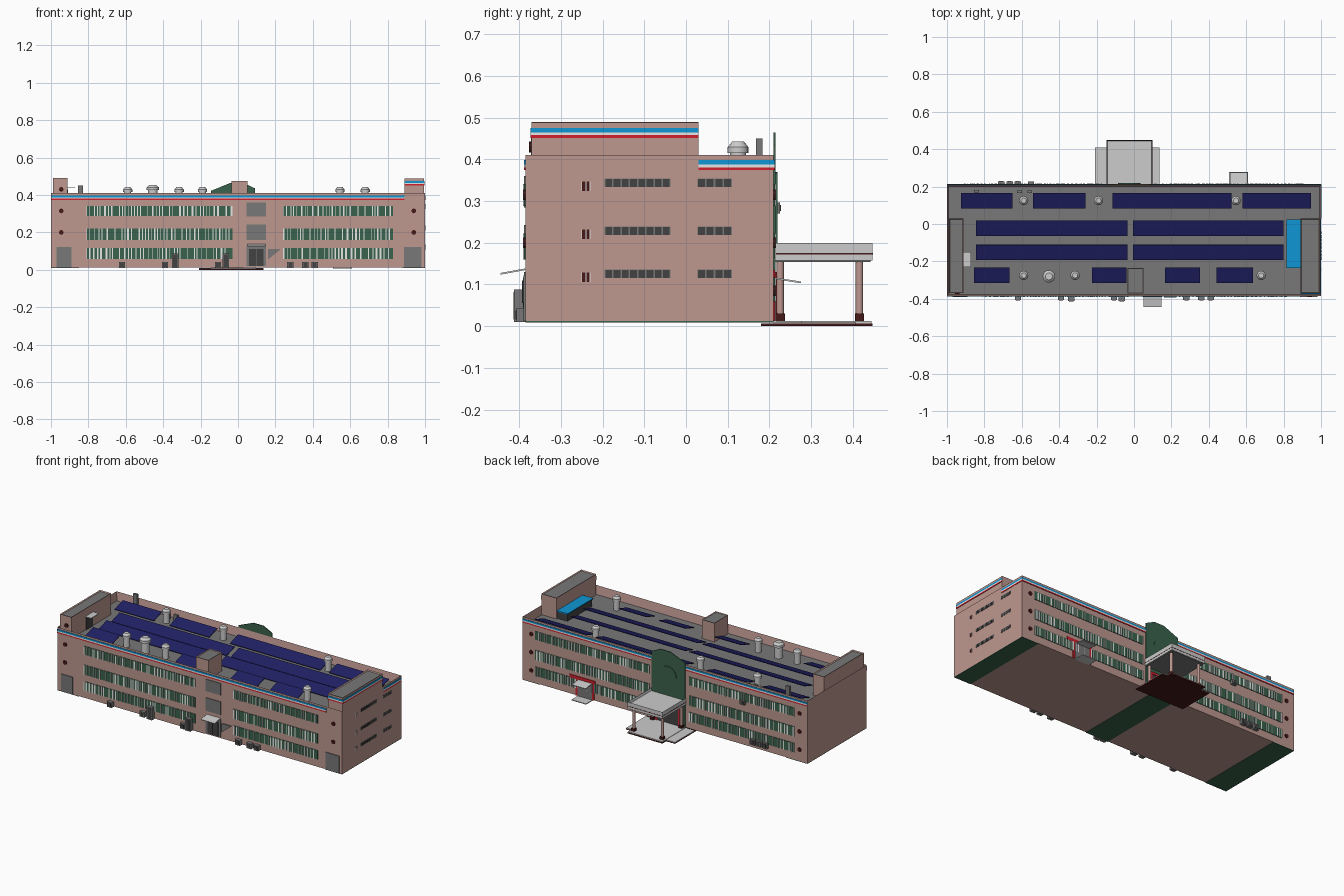
import bpy, bmesh, math, random
from mathutils import Matrix, Vector

if "Cube" in bpy.data.objects:
    bpy.data.objects.remove(bpy.data.objects["Cube"])
random.seed(4)


def mat(name, r, g, b):
    m = bpy.data.materials.new(name)
    m.diffuse_color = [((c / 255 + 0.055) / 1.055) ** 2.4 if c > 10 else c / 3294 for c in (r, g, b)] + [1]
    m.use_nodes = True
    m.node_tree.nodes["Principled BSDF"].inputs["Base Color"].default_value = m.diffuse_color
    return m


PINK = mat("pink_plaster", 190, 152, 144)
GRAY = mat("roof_gray", 120, 120, 120)
LIGHT = mat("light_gray", 204, 204, 204)
WHITE = mat("white", 238, 238, 238)
NAVY = mat("navy", 32, 32, 100)
BLUE = mat("blue", 15, 150, 212)
RED = mat("red", 208, 32, 44)
GREEN = mat("green", 58, 98, 76)
MAROON = mat("dark_red", 70, 24, 24)
DARK = mat("dark_gray", 66, 66, 66)


def finish(name, bm, *mats):
    me = bpy.data.meshes.new(name)
    bmesh.ops.recalc_face_normals(bm, faces=bm.faces)
    bm.to_mesh(me)
    bm.free()
    for m in mats:
        me.materials.append(m)
    ob = bpy.data.objects.new(name, me)
    bpy.context.collection.objects.link(ob)
    return ob


def add_box(bm, b, rot=None):
    x0, x1, y0, y1, z0, z1 = b
    M = Matrix.Translation(((x0 + x1) / 2, (y0 + y1) / 2, (z0 + z1) / 2))
    if rot:
        M = M @ Matrix.Rotation(rot, 4, 'X')
    return bmesh.ops.create_cube(bm, size=1, matrix=M @ Matrix.Diagonal((x1 - x0, y1 - y0, z1 - z0, 1)))


def boxes(name, items, m, rot=None):
    bm = bmesh.new()
    for b in items:
        add_box(bm, b, rot)
    return finish(name, bm, m)


def walled(name, b, rim, depth, wall=PINK, floor=GRAY):
    # box with a sunken roof inside a parapet
    bm = bmesh.new()
    add_box(bm, b)
    bm.normal_update()
    top = max(bm.faces, key=lambda f: f.calc_center_median().z)
    bmesh.ops.inset_region(bm, faces=[top], thickness=rim)
    for v in top.verts:
        v.co.z -= depth
    top.material_index = 1
    return finish(name, bm, wall, floor)


def prism(name, pts, y0, y1, m):
    bm = bmesh.new()
    f = bm.faces.new([bm.verts.new((x, y0, z)) for x, z in pts])
    r = bmesh.ops.extrude_face_region(bm, geom=[f])
    bmesh.ops.translate(bm, vec=(0, y1 - y0, 0), verts=[v for v in r['geom'] if isinstance(v, bmesh.types.BMVert)])
    return finish(name, bm, m)


def cylinders(name, items, m, sides=16):
    # items: x, y, z0, z1, bottom radius, top radius
    bm = bmesh.new()
    for x, y, z0, z1, r0, r1 in items:
        bmesh.ops.create_cone(bm, cap_ends=True, segments=sides, radius1=r0, radius2=r1, depth=z1 - z0,
                              matrix=Matrix.Translation((x, y, (z0 + z1) / 2)))
    ob = finish(name, bm, m)
    for o in bpy.context.selected_objects:
        o.select_set(False)
    ob.select_set(True)
    bpy.context.view_layer.objects.active = ob
    bpy.ops.object.shade_smooth_by_angle()
    return ob


F, B, ROOF = -0.385, 0.21, 0.355

# main block, stair towers and central roof house
walled("main_block", (-1, 1, F, B, 0.012, 0.41), 0.012, 0.41 - ROOF)
walled("left_tower", (-0.99, -0.912, -0.37, 0.03, ROOF, 0.49), 0.007, 0.006)
walled("right_tower", (0.89, 0.995, -0.37, 0.03, ROOF, 0.488), 0.007, 0.006)
walled("roof_house", (-0.035, 0.052, -0.372, -0.235, ROOF, 0.475), 0.006, 0.004)
boxes("bottom_strips", [(a, b, F, B, 0.009, 0.0125) for a, b in ((-1, -0.85), (-0.13, 0.03), (0.88, 1))], GREEN)

# horizontal stripes: blue over white over red
for name, m, lo, hi in (("blue", BLUE, 0.388, 0.398), ("white", WHITE, 0.381, 0.388), ("red", RED, 0.374, 0.381)):
    t = 0.077
    boxes(name + "_stripes", [
        (-1, 0.89, F - 0.003, F, lo, hi), (-1, 1, B, B + 0.003, lo, hi),
        (1, 1.002, 0.03, B, lo, hi),
        (0.995, 0.998, -0.37, 0.03, lo + t, hi + t),
        (0.89, 0.998, -0.373, -0.37, lo + t, hi + t)], m)

# ribbon windows front and back with white bars
ROWS = ((0.288, 0.341), (0.16, 0.222), (0.059, 0.117))
glass, bars = [], []
for y, s, spans in ((F, -1, ((-0.81, -0.03), (0.24, 0.83))), (B, 1, ((-0.91, -0.17), (0.11, 0.91)))):
    for x0, x1 in spans:
        for z0, z1 in ROWS:
            ya, yb = sorted((y, y + s * 0.003))
            glass.append((x0, x1, ya, yb, z0, z1))
            ya, yb = sorted((y, y + s * 0.006))
            x = x0
            while x < x1 - 0.008:
                w = random.choice((0.004, 0.005, 0.009))
                bars.append((x, x + w, ya, yb, z0, z1))
                x += w + random.choice((0.009, 0.012, 0.012, 0.02, 0.034))
boxes("window_glass", glass, GREEN)
boxes("window_bars", bars, WHITE)

# right side windows
frames, panes, small, cross = [], [], [], []
for z in (0.334, 0.219, 0.116):
    for y0, y1, n in ((-0.195, -0.037, 8), (0.027, 0.11, 4)):
        frames.append((1, 1.001, y0, y1, z, z + 0.02))
        p = (y1 - y0) / n
        panes += [(1, 1.002, y0 + i * p + 0.002, y0 + (i + 1) * p - 0.002, z, z + 0.019) for i in range(n)]
    small.append((1, 1.001, -0.25, -0.23, z - 0.01, z + 0.013))
    cross += [(1, 1.002, y - 0.001, y + 0.001, z - 0.01, z + 0.013) for y in (-0.25, -0.24, -0.23)]
boxes("side_window_frames", frames, GRAY)
boxes("side_window_panes", panes, DARK)
boxes("small_side_windows", small, MAROON)
boxes("small_side_window_bars", cross, WHITE)

# round end windows
bm = bmesh.new()
for x in (-0.945, 0.94):
    for y, z in [(F, 0.2), (F, 0.315), (-0.372, 0.43)] + [(B, a) for a in (0.085, 0.2, 0.315)]:
        if z == 0.43 and x > 0:
            continue
        bmesh.ops.create_cone(bm, cap_ends=True, segments=8, radius1=0.013, radius2=0.013, depth=0.01,
                              matrix=Matrix.Translation((x, y, z)) @ Matrix.Rotation(math.pi / 2, 4, 'X'))
finish("round_windows", bm, MAROON)

# front doors and central stair windows
boxes("front_doors_and_panels", [(-0.97, -0.89, F - 0.005, F, 0.013, 0.122), (0.887, 0.982, F - 0.005, F, 0.013, 0.122),
      (0.045, 0.15, F - 0.004, F, 0.285, 0.36), (0.045, 0.15, F - 0.004, F, 0.16, 0.243),
      (0.045, 0.15, F - 0.004, F, 0.02, 0.13)], GRAY)
boxes("front_door_leaf", [(0.06, 0.095, F - 0.006, F, 0.02, 0.11), (0.1, 0.135, F - 0.006, F, 0.02, 0.11)], DARK)
boxes("front_door_canopy", [(0.05, 0.147, -0.445, F, 0.129, 0.133)], LIGHT, 0.18)
prism("front_side_screen", [(0.16, 0.11), (0.228, 0.11), (0.16, 0.055)], F - 0.008, F, GRAY)

# wall mounted cooling units
units = [(x - 0.017, x + 0.017, -0.407, F, 0.01, 0.043) for x in (-0.62, -0.39, -0.107, 0.28, 0.36, 0.41)]
units += [(x - 0.018, x + 0.018, -0.412, F, 0.01, 0.088) for x in (-0.335, -0.065)]
units += [(x - 0.017, x + 0.017, B, 0.228, 0.035, 0.07) for x in (-0.71, -0.665, -0.622)]
units += [(-0.567, -0.535, B, 0.226, 0.27, 0.297)]
boxes("cooling_units", units, GRAY)
boxes("cooling_unit_grilles", [(a + 0.006, b - 0.006, c - 0.002 if c < 0 else d, c if c < 0 else d + 0.002, e + 0.006, f - 0.006)
                               for a, b, c, d, e, f in units], DARK)

# tilted solar panels
panels = []
for y, spans in ((0.125, ((-0.925, -0.65), (-0.54, -0.26), (-0.115, 0.52), (0.58, 0.945))),
                 (-0.023, ((-0.845, -0.035), (-0.005, 0.8))), (-0.152, ((-0.845, -0.035), (-0.005, 0.8))),
                 (-0.273, ((-0.855, -0.665), (-0.225, -0.04), (0.165, 0.352), (0.44, 0.635)))):
    panels += [(a, b, y - 0.043, y + 0.043, 0.374, 0.378) for a, b in spans]
boxes("solar_panels", panels, NAVY, 0.3)

# roof vents, chimney and roof exits
vents = [(-0.59, 0.125, 1), (-0.19, 0.125, 1), (0.545, 0.125, 1), (-0.59, -0.275, 1),
         (-0.455, -0.28, 1.35), (-0.315, -0.275, 1), (0.68, -0.275, 1)]
parts = []
for x, y, s in vents:
    h = 0.43 + (s - 1) * 0.03
    parts += [(x, y, ROOF, h, 0.019 * s, 0.019 * s), (x, y, h - 0.015, h, 0.025 * s, 0.025 * s),
              (x, y, h, h + 0.013, 0.024 * s, 0.014 * s)]
cylinders("roof_vents", parts, LIGHT)
boxes("chimneys", [(-0.855, -0.828, 0.168, 0.183, ROOF, 0.45), (-0.625, -0.6, 0.165, 0.18, ROOF, 0.395),
                   (-0.57, -0.545, 0.165, 0.18, ROOF, 0.395)], GRAY)
boxes("tower_exit_door", [(-0.912, -0.908, -0.225, -0.16, ROOF, 0.43)], DARK)
boxes("tower_exit_canopy", [(-0.912, -0.872, -0.23, -0.15, 0.437, 0.441)], LIGHT)
boxes("blue_shelter_walls", [(0.82, 0.89, -0.23, 0.02, ROOF, 0.4)], DARK)
boxes("blue_shelter_roof", [(0.815, 0.89, -0.235, 0.025, 0.4, 0.406)], BLUE)

# green gable panel over the main entrance, with raised arch
prism("green_gable", [(-0.145, 0.012), (0.092, 0.012), (0.092, 0.435), (0.03, 0.465), (-0.04, 0.465), (-0.145, 0.422)],
      B, B + 0.005, GREEN)
arc = [(-0.025 + 0.06 * math.cos(a), 0.31 + 0.06 * math.sin(a)) for a in [i * math.pi / 12 for i in range(13)]]
prism("gable_arch", [(0.035, 0.19)] + arc + [(-0.085, 0.19)], B, B + 0.009, GREEN)

# main entrance canopy, columns, platform
walled("entrance_canopy", (-0.147, 0.097, B, 0.447, 0.157, 0.2), 0.006, 0.016, LIGHT, LIGHT)
boxes("canopy_underside", [(-0.142, 0.092, B, 0.442, 0.154, 0.158)], GRAY)
boxes("canopy_red_line", [(-0.148, 0.098, B, 0.448, 0.172, 0.175)], MAROON)
cols = [(x, y) for x in (-0.125, 0.075) for y in (0.226, 0.416)]
cylinders("canopy_columns", [(x, y, 0.012, 0.157, 0.009, 0.009) for x, y in cols], PINK)
boxes("column_bases", [(x - 0.011, x + 0.011, y - 0.011, y + 0.011, 0.012, 0.03) for x, y in cols], MAROON)
boxes("platform_base", [(-0.147, 0.097, 0.18, 0.447, 0, 0.007), (-0.208, 0.135, 0.18, 0.408, 0, 0.006)], MAROON)
boxes("platform_top", [(-0.145, 0.095, B, 0.445, 0.007, 0.012), (-0.208, 0.135, B, 0.408, 0.006, 0.01)], LIGHT)
boxes("entrance_frame", [(-0.115, -0.1, B, 0.222, 0.012, 0.125), (0.05, 0.065, B, 0.222, 0.012, 0.125),
                         (-0.115, 0.065, B, 0.222, 0.115, 0.13)], RED)
boxes("entrance_doors", [(-0.1, 0.05, B, 0.218, 0.012, 0.115)], DARK)

# side entrance at the back
boxes("side_entrance_frame", [(0.49, 0.67, B, 0.214, 0.115, 0.135), (0.495, 0.51, B, 0.214, 0.012, 0.115),
                              (0.612, 0.627, B, 0.214, 0.012, 0.115)], RED)
boxes("side_entrance_door", [(0.51, 0.612, B, 0.216, 0.012, 0.112)], GRAY)
boxes("side_entrance_canopy", [(0.512, 0.608, B, 0.276, 0.108, 0.112)], LIGHT, -0.15)
boxes("side_entrance_slab", [(0.508, 0.61, B, 0.278, 0.008, 0.013)], LIGHT)
